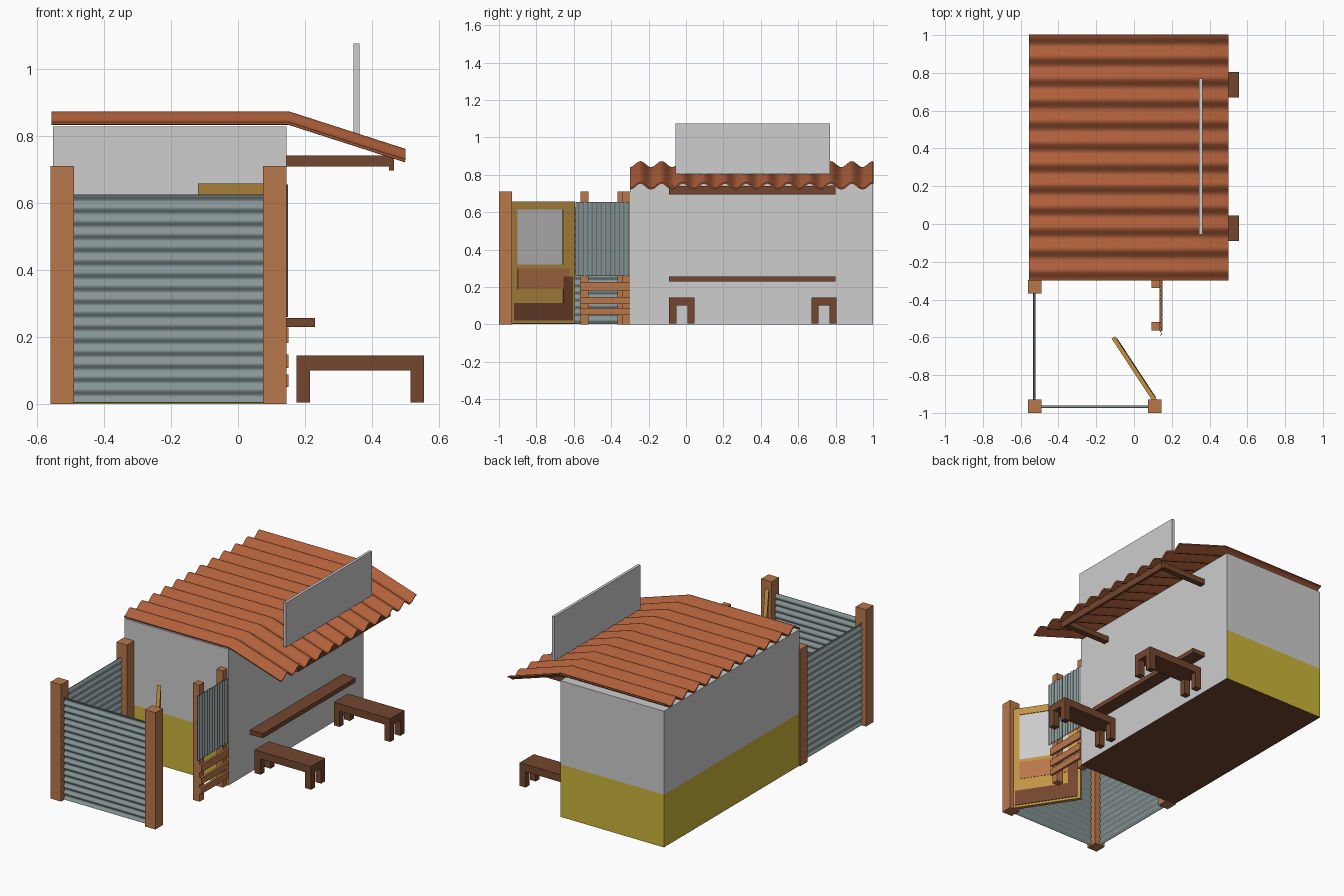
import bpy, bmesh, math
from mathutils import Matrix, Vector

cube = bpy.data.objects.get("Cube")
if cube:
    bpy.data.objects.remove(cube, do_unlink=True)


def material(name, r, g, b):
    linear = [((c / 255 + 0.055) / 1.055) ** 2.4 for c in (r, g, b)] + [1]
    m = bpy.data.materials.new(name)
    m.use_nodes = True
    m.diffuse_color = linear
    m.node_tree.nodes["Principled BSDF"].inputs["Base Color"].default_value = linear
    return m


PLASTER = material("grey plaster", 205, 205, 205)
YELLOW = material("yellow paint", 203, 182, 58)
TILE = material("terracotta tile", 176, 96, 59)
WOOD = material("light wood", 185, 119, 75)
BROWN = material("dark wood", 115, 70, 46)
METAL = material("corrugated metal", 136, 150, 150)
TAN = material("tan door paint", 194, 148, 70)


def finish(name, bm, mats, smooth=False):
    bmesh.ops.recalc_face_normals(bm, faces=bm.faces)
    mesh = bpy.data.meshes.new(name)
    for f in bm.faces:
        f.smooth = smooth
    bm.to_mesh(mesh)
    bm.free()
    if smooth:
        mesh.set_sharp_from_angle(angle=math.radians(40))
    for m in mats:
        mesh.materials.append(m)
    ob = bpy.data.objects.new(name, mesh)
    bpy.context.collection.objects.link(ob)
    return ob


def box_mesh(x, y, z):
    bm = bmesh.new()
    bmesh.ops.create_cube(bm, size=1)
    for v in bm.verts:
        v.co = [lo + (c + 0.5) * (hi - lo) for c, (lo, hi) in zip(v.co, (x, y, z))]
    return bm


def box(name, x, y, z, mat, matrix=None):
    bm = box_mesh(x, y, z)
    if matrix:
        bm.transform(matrix)
    return finish(name, bm, [mat])


def wavy_sheet(name, mat, length, count, amp, ridge, place, thick):
    """Wave runs across `length`; `ridge` lists (along, height) points."""
    bm = bmesh.new()
    steps = int(count * 10)
    rows = []
    for i in range(steps + 1):
        v = length * i / steps
        w = -amp * math.cos(math.tau * count * i / steps)
        rows.append([bm.verts.new(place(u, v, h + w)) for u, h in ridge])
    for a, b in zip(rows, rows[1:]):
        for j in range(len(ridge) - 1):
            bm.faces.new((a[j], a[j + 1], b[j + 1], b[j]))
    bmesh.ops.recalc_face_normals(bm, faces=bm.faces)
    bmesh.ops.solidify(bm, geom=bm.faces[:], thickness=thick)
    return finish(name, bm, [mat], smooth=True)


# House body with a painted lower band on three sides
bm = box_mesh((-0.552, 0.145), (-0.3, 1), (0, 0.828))
bmesh.ops.bisect_plane(bm, geom=bm.verts[:] + bm.edges[:] + bm.faces[:],
                       plane_co=(0, 0, 0.32), plane_no=(0, 0, 1))
bm.normal_update()
for f in bm.faces:
    if f.normal.z < -0.5:
        f.material_index = 2
    elif f.calc_center_median().z < 0.32 and f.normal.x < 0.5:
        f.material_index = 1
finish("house_walls", bm, [PLASTER, YELLOW, BROWN])

# Tiled roof: flat run, then a sloping awning
wavy_sheet("tiled_roof", TILE, 1.3, 11.5, 0.016,
           [(-0.557, 0.857), (0.152, 0.857), (0.5, 0.745)],
           lambda u, v, h: (u, v - 0.3, h), 0.008)

# Awning frame, sign board and serving shelf
for side, y in (("front", -0.09), ("back", 0.765)):
    box(side + "_awning_arm", (0.145, 0.465), (y, y + 0.035), (0.708, 0.742), BROWN)
box("awning_beam", (0.45, 0.466), (-0.09, 0.8), (0.696, 0.74), BROWN)
box("sign_board", (0.345, 0.362), (-0.055, 0.77), (0.805, 1.075), PLASTER)
box("serving_shelf", (0.145, 0.23), (-0.09, 0.8), (0.23, 0.257), BROWN)

# Two benches with four legs each
for side, y in (("front", -0.09), ("back", 0.67)):
    box(side + "_bench_seat", (0.175, 0.555), (y, y + 0.135), (0.1, 0.145), BROWN)
    for i, lx in enumerate((0.175, 0.515)):
        for j, ly in enumerate((y, y + 0.097)):
            box(f"{side}_bench_leg_{i}{j}", (lx, lx + 0.04), (ly, ly + 0.038),
                (0.004, 0.1), BROWN)

# Yard posts
for name, x, y, s in (("front_right_post", -0.525, -0.965, 0.035),
                      ("front_left_post", 0.11, -0.965, 0.035),
                      ("back_right_post", -0.525, -0.332, 0.035),
                      ("side_post_near_wall", 0.115, -0.317, 0.022),
                      ("side_post_near_door", 0.115, -0.542, 0.022)):
    box(name, (x - s, x + s), (y - s, y + s), (0, 0.71), WOOD)

# Corrugated yard fences
wavy_sheet("front_fence", METAL, 0.62, 16, 0.005, [(-0.5, -0.97), (0.085, -0.97)],
           lambda u, v, h: (u, h, v + 0.004), 0.003)
wavy_sheet("right_fence", METAL, 0.62, 16, 0.005, [(-0.94, -0.53), (-0.36, -0.53)],
           lambda u, v, h: (h, u, v + 0.004), 0.003)
wavy_sheet("side_fence", METAL, 0.29, 12, 0.004, [(0.26, 0.145), (0.655, 0.145)],
           lambda u, v, h: (h, v - 0.592, u), 0.003)

# Slats below the side fence
for i, (z0, z1) in enumerate(((0.05, 0.088), (0.108, 0.148), (0.182, 0.228))):
    box(f"side_slat_{i}", (0.136, 0.15), (-0.567, -0.3), (z0, z1), WOOD)

# Open door, hinged on the front left post, with frame, pane and patches
hinge = Matrix.Translation((0.11, -0.935, 0)) @ Matrix.Rotation(math.atan2(0.335, -0.22), 4, 'Z')
W, H, T = 0.4, 0.658, 0.011
s0, s1, z0, z1 = 0.035, 0.325, 0.32, 0.615
box("door_lower_panel", (0, W), (-T, T), (0.006, z0), TAN, hinge)
box("door_top_rail", (0, W), (-T, T), (z1, H), TAN, hinge)
box("door_hinge_stile", (0, s0), (-T, T), (z0, z1), TAN, hinge)
box("door_latch_stile", (s1, W), (-T, T), (z0, z1), TAN, hinge)
box("door_pane", (s0, s1), (-0.007, 0.007), (z0, z1), PLASTER, hinge)
for name, s, z, mat in (("door_middle_patch", (0.035, 0.365), (0.19, 0.3), WOOD),
                        ("door_bottom_patch", (0.01, 0.385), (0.02, 0.115), BROWN),
                        ("door_upright_patch", (0.325, 0.385), (0.115, 0.255), BROWN)):
    depth = 0.004 if mat == BROWN else 0.002
    box(name, s, (-T - depth, -T), z, mat, hinge)
